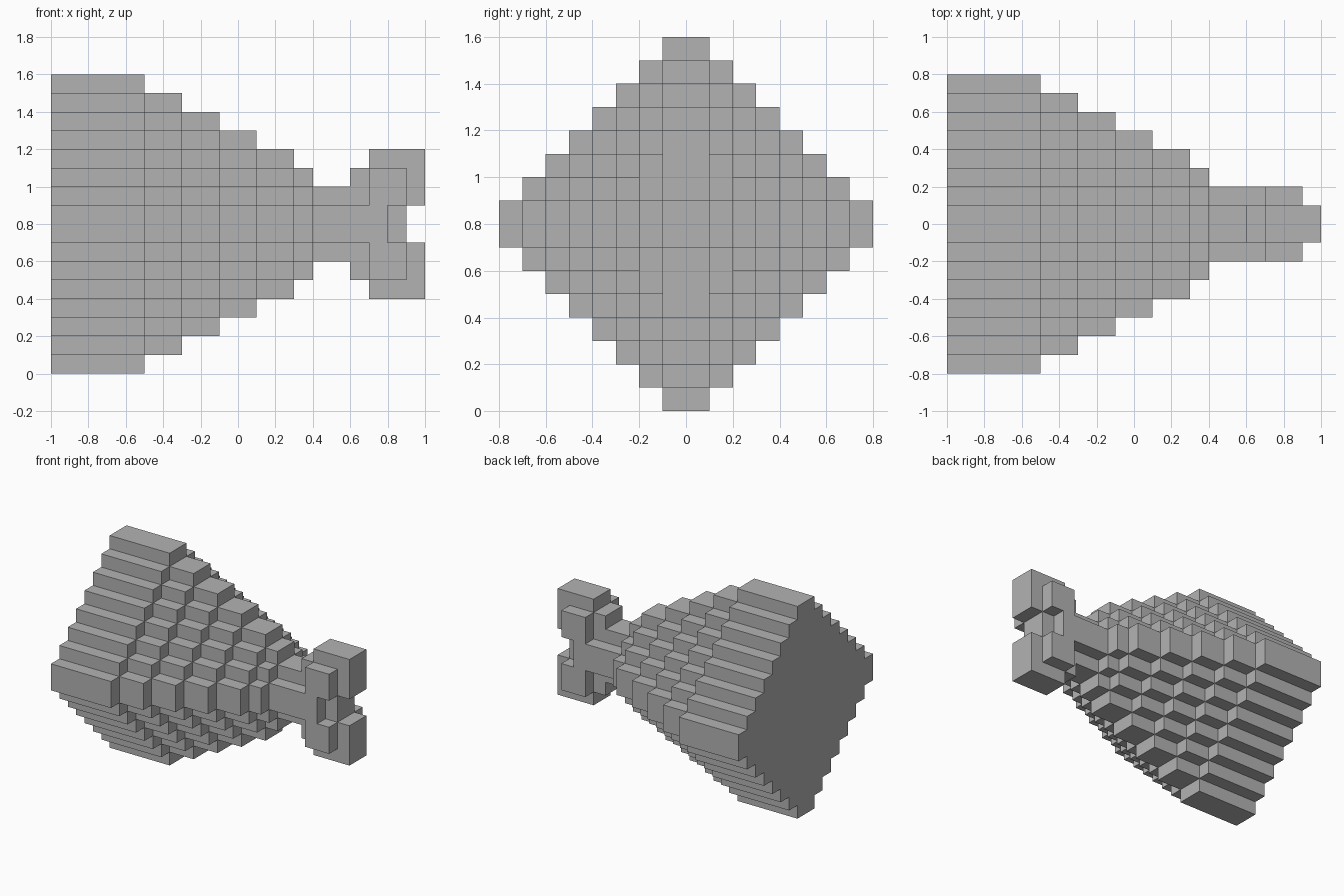
import bpy
import bmesh
from mathutils import Vector

STEP = 0.1
MID = 0.8  # height of the long axis

cube = bpy.data.objects.get("Cube")
if cube:
    bpy.data.objects.remove(cube, do_unlink=True)

grey = bpy.data.materials.new("plain_grey")
grey.use_nodes = True
colour = (0.45, 0.45, 0.45, 1)
grey.diffuse_color = colour
grey.node_tree.nodes["Principled BSDF"].inputs["Base Color"].default_value = colour


def prism(bm, points, offset, start_cap=True):
    """Extrude a closed outline along offset into a solid."""
    offset = Vector(offset)
    near = [bm.verts.new(p) for p in points]
    far = [bm.verts.new(Vector(p) + offset) for p in points]
    if start_cap:
        bm.faces.new(near[::-1])
    bm.faces.new(far)
    for i in range(len(points)):
        j = (i + 1) % len(points)
        bm.faces.new((near[i], near[j], far[j], far[i]))


def finish(name, bm):
    bmesh.ops.recalc_face_normals(bm, faces=bm.faces)
    mesh = bpy.data.meshes.new(name)
    bm.to_mesh(mesh)
    bm.free()
    mesh.materials.append(grey)
    obj = bpy.data.objects.new(name, mesh)
    bpy.context.collection.objects.link(obj)
    return obj


def stepped_diamond(x, size):
    """Stair-edged diamond outline, size steps from centre to tip."""
    quarter = []
    for k in range(size):
        width = (size - k) * STEP
        quarter += [(width, k * STEP), (width, (k + 1) * STEP)]
    quarter = quarter[1:]
    upper = quarter + [(-y, z) for y, z in reversed(quarter)]
    ring = upper + [(y, -z) for y, z in reversed(upper)]
    return [(x, y, MID + z) for y, z in ring]


# Terraced body narrowing to the neck
body = bmesh.new()
start = -1.0
for size, end in zip(range(8, 1, -1), (-0.5, -0.3, -0.1, 0.1, 0.3, 0.4, 0.6)):
    prism(body, stepped_diamond(start, size), (end - start, 0, 0), size == 8)
    start = end
finish("terraced_body", body)


def slab(name, half_outline, y, thickness):
    """Slab from the upper half of a side outline, mirrored downward."""
    outline = half_outline + [(x, -z) for x, z in reversed(half_outline)]
    bm = bmesh.new()
    prism(bm, [(x, y, MID + z) for x, z in outline], (0, thickness, 0))
    finish(name, bm)


# Forked tail core
slab("tail_core", [(0.6, 0.3), (0.7, 0.3), (0.7, 0.4), (1, 0.4),
                   (1, 0.1), (0.9, 0.1)], -STEP, 2 * STEP)

# Smaller forked plates on both sides of the core
plate = [(0.6, 0.1), (0.7, 0.1), (0.7, 0.3), (0.9, 0.3), (0.9, 0.1), (0.8, 0.1)]
for side, y in (("right", -2 * STEP), ("left", STEP)):
    slab("tail_plate_" + side, plate, y, STEP)
